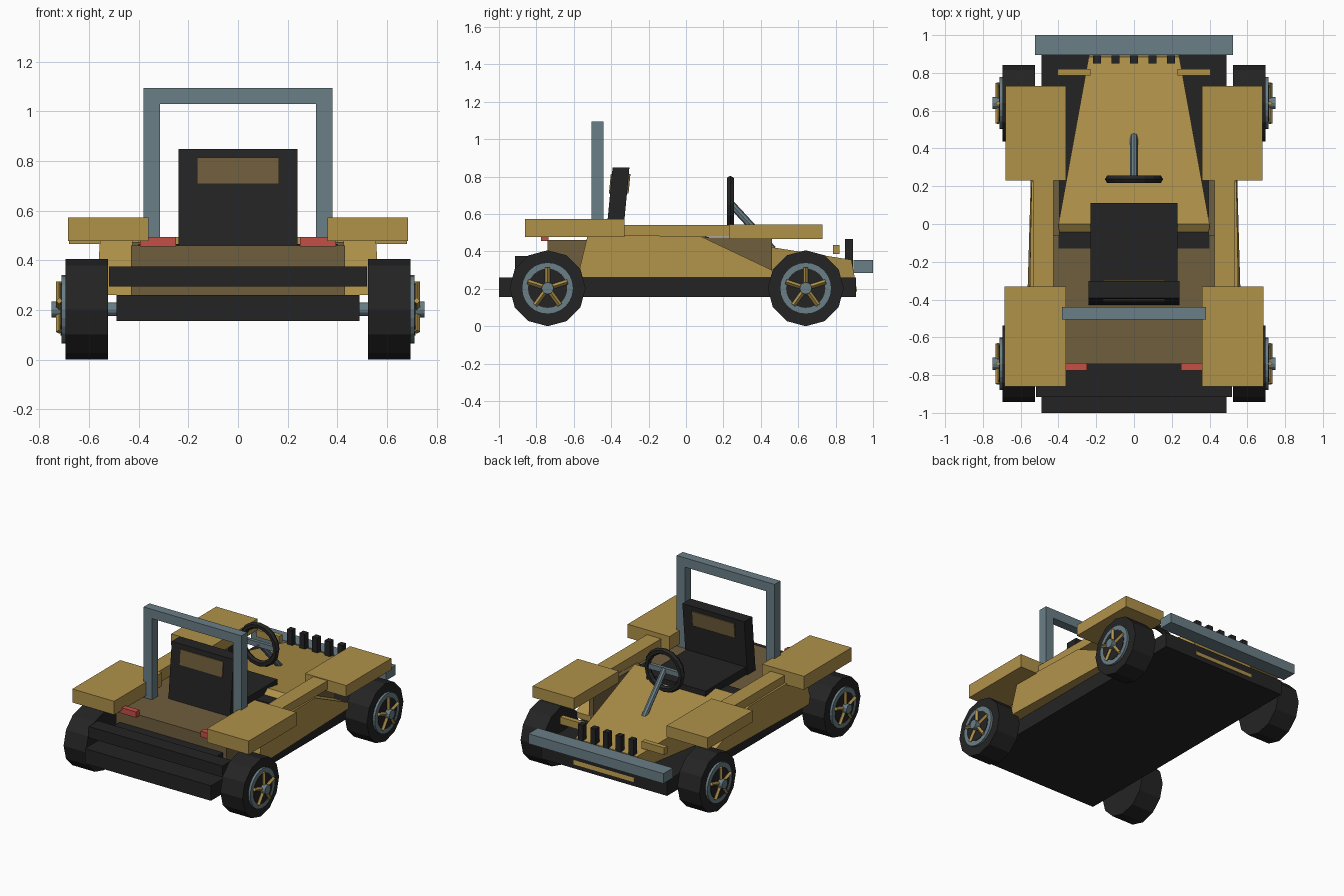
import bpy, bmesh, math
from mathutils import Vector, Matrix

if "Cube" in bpy.data.objects:
    bpy.data.objects.remove(bpy.data.objects["Cube"])


def material(name, rgb):
    m = bpy.data.materials.new(name)
    lin = [((c / 255 + 0.055) / 1.055) ** 2.4 for c in rgb]
    m.diffuse_color = (*lin, 1)
    m.use_nodes = True
    m.node_tree.nodes["Principled BSDF"].inputs["Base Color"].default_value = m.diffuse_color
    return m


TAN = material("tan", (176, 146, 74))
BROWN = material("brown", (112, 94, 61))
GREY = material("blue_grey", (106, 126, 134))
BLACK = material("black", (36, 36, 36))
RED = material("red", (196, 78, 70))


def finish(name, bm, mat):
    bmesh.ops.recalc_face_normals(bm, faces=bm.faces)
    me = bpy.data.meshes.new(name)
    bm.to_mesh(me)
    bm.free()
    me.materials.append(mat)
    ob = bpy.data.objects.new(name, me)
    bpy.context.collection.objects.link(ob)
    return ob


def box(name, x, y, z, mat, shear=0):
    """Box from min/max ranges; shear moves y with height."""
    bm = bmesh.new()
    bmesh.ops.create_cube(bm, size=1)
    for v in bm.verts:
        p = [r[0] if c < 0 else r[1] for c, r in zip(v.co, (x, y, z))]
        p[1] += shear * (p[2] - z[0])
        v.co = p
    return finish(name, bm, mat)


def side(s, a, b):
    return (a, b) if s > 0 else (-b, -a)


def prism(name, profile, mat):
    """Closed solid from rows of (y, z, x_left, x_right)."""
    bm = bmesh.new()
    l = [bm.verts.new((xl, y, z)) for y, z, xl, xr in profile]
    r = [bm.verts.new((xr, y, z)) for y, z, xl, xr in profile]
    bm.faces.new(l)
    bm.faces.new(r)
    n = len(l)
    for i in range(n):
        j = (i + 1) % n
        bm.faces.new((l[i], l[j], r[j], r[i]))
    return finish(name, bm, mat)


def rod(name, a, b, radius, mat, sides=12):
    """Cylinder between two points."""
    a, b = Vector(a), Vector(b)
    d = b - a
    bm = bmesh.new()
    rot = d.to_track_quat('Z', 'Y').to_matrix().to_4x4()
    bmesh.ops.create_cone(bm, cap_ends=True, segments=sides, radius1=radius, radius2=radius,
                          depth=d.length, matrix=Matrix.Translation((a + b) / 2) @ rot)
    return finish(name, bm, mat)


# Chassis slab, bumpers
box("chassis", (-.49, .49), (-1, .91), (.155, .26), BLACK)
box("rear_bumper", (-.52, .52), (-.915, -.81), (.295, .375), BLACK)
box("rear_bumper_mount", (-.40, .40), (-.83, -.73), (.30, .37), BLACK)
box("front_bumper", (-.525, .525), (.895, 1.0), (.285, .355), GREY)

# Cockpit tub and tapered hood
box("tub", (-.43, .43), (-.74, -.05), (.26, .46), BROWN)
box("dash_strip", (-.40, .40), (-.13, -.04), (.44, .466), BLACK)
hood = [(-.05, .26, .40), (-.05, .46, .40), (0, .495, .40), (.885, .355, .24),
        (.915, .185, .235)]
prism("hood", [(y, z, -w, w) for y, z, w in hood], TAN)

# Hood vents
for i in range(-2, 3):
    box("hood_vent", (i * .098 - .02, i * .098 + .02), (.85, .892), (.32, .465), BLACK)

for s in (-1, 1):
    # Side walls, pods and rails
    box("side_wall", side(s, .395, .43), (-.06, .46), (.25, .475), BROWN)
    pod = [(-.58, .26, .57), (-.525, .49, .555), (.08, .48, .545), (.46, .30, .535), (.46, .26, .54)]
    prism("side_pod", [(y, z, *side(s, .425, w)) for y, z, w in pod], TAN)
    box("side_rail", side(s, .425, .535), (-.34, .24), (.48, .54), TAN)
    # Fenders
    box("front_fender", side(s, .36, .68), (.23, .73), (.465, .545), TAN)
    box("rear_fender", side(s, .36, .685), (-.86, -.33), (.478, .573), TAN)
    # Lights
    box("headlight_bar", side(s, .23, .405), (.785, .82), (.385, .435), TAN)
    box("tail_light", side(s, .25, .395), (-.775, -.735), (.455, .495), RED)
    # Roll bar post
    box("roll_bar_post", side(s, .315, .38), (-.505, -.44), (.45, 1.035), GREY)

    # Wheels: tyre, rim, spokes, hub
    for y in (-.74, .64):
        c = Vector((0, y, .203))

        def at(x, dy=0, dz=0):
            return c + Vector((s * x, dy, dz))
        rod("tyre", at(.523), at(.695), .203, BLACK, 12)
        rod("rim", at(.69), at(.711), .138, GREY, 24)
        rod("rim_recess", at(.70), at(.714), .105, BLACK, 24)
        for k in range(5):
            a = math.radians(90 + 72 * k)
            u, w = math.cos(a), math.sin(a)
            rod("spoke", at(.72, u * .02, w * .02), at(.72, u * .112, w * .112), .013, TAN, 4)
        rod("hub", at(.70), at(.75), .032, GREY, 12)
        rod("axle", at(.40), at(.53), .027, GREY, 12)

# Roll bar top
box("roll_bar_top", (-.38, .38), (-.505, -.44), (1.03, 1.095), GREY)

# Seat
box("seat_cushion", (-.23, .23), (-.40, .11), (.44, .515), BLACK)
box("seat_back", (-.24, .24), (-.43, -.34), (.455, .848), BLACK, .095)
for y in (-.412, -.316):
    box("seat_panel", (-.165, .165), (y, y + .009), (.71, .815), BROWN, .095)

# Steering column, wheel and crossbar
rod("steering_column", (0, .235, .66), (0, .465, .41), .02, GREY, 8)
box("steering_crossbar", (-.125, .125), (.225, .25), (.635, .67), GREY)
bpy.ops.mesh.primitive_torus_add(location=(0, .237, .65), rotation=(math.pi / 2, 0, 0),
                                 major_radius=.132, minor_radius=.022,
                                 major_segments=16, minor_segments=6)
wheel = bpy.context.object
wheel.name = "steering_wheel"
wheel.data.materials.append(BLACK)
